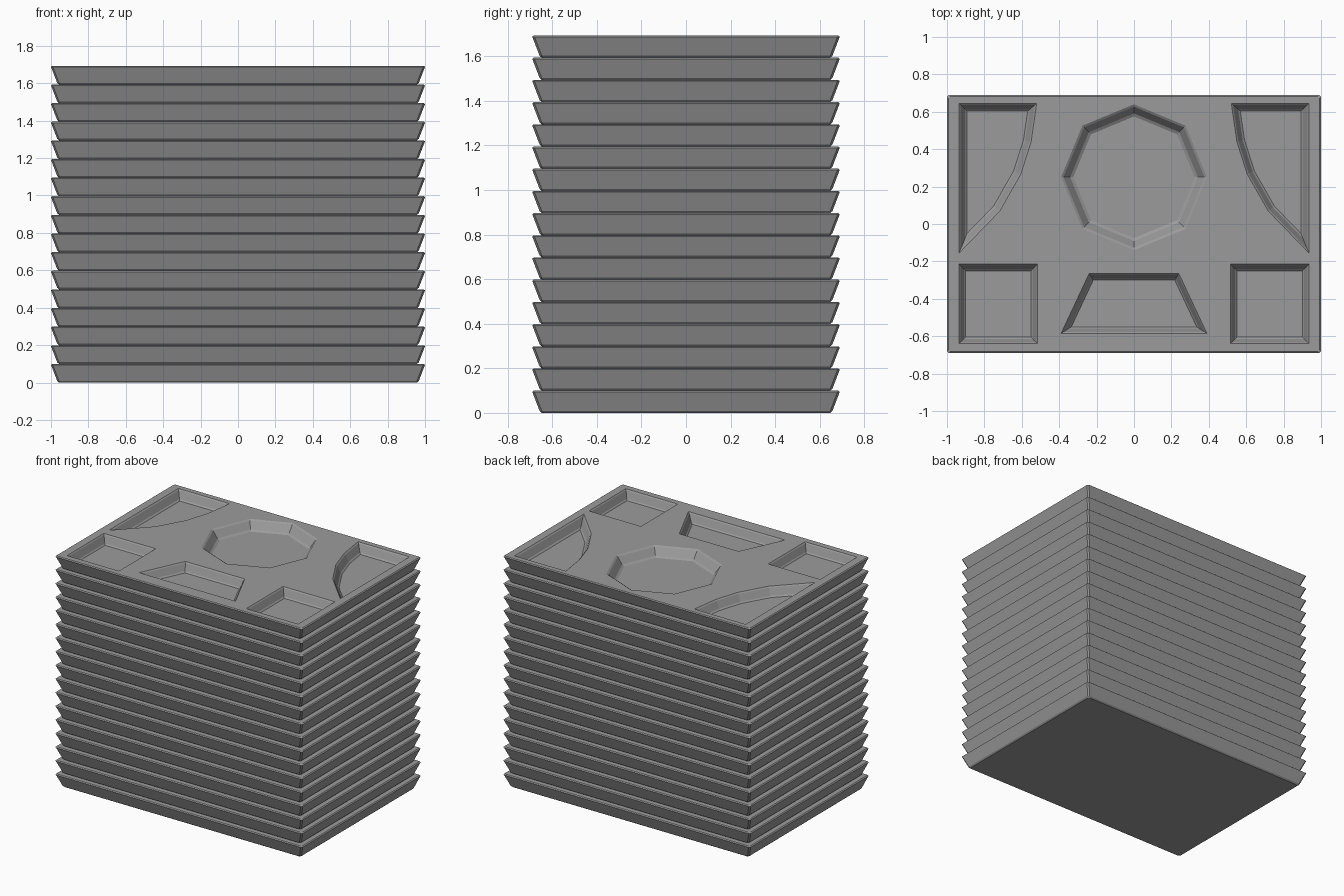
import bpy, bmesh
from math import cos, sin, pi
from mathutils import Vector

COUNT = 17
PITCH = 0.0996
DEPTH = 0.065

if "Cube" in bpy.data.objects:
    bpy.data.objects.remove(bpy.data.objects["Cube"])

grey = bpy.data.materials.new("plain grey")
grey.use_nodes = True
colour = (0.33, 0.33, 0.33, 1)
grey.diffuse_color = colour
grey.node_tree.nodes["Principled BSDF"].inputs["Base Color"].default_value = colour


def loft(bm, rings):
    """Closed solid through a list of rings of 3D points."""
    loops = [[bm.verts.new(p) for p in ring] for ring in rings]
    n = len(loops[0])
    for a, b in zip(loops, loops[1:]):
        for i in range(n):
            j = (i + 1) % n
            bm.faces.new((a[i], a[j], b[j], b[i]))
    bm.faces.new(loops[0][::-1])
    bm.faces.new(loops[-1])


def inset(points, d):
    """Shrink a counter-clockwise outline by distance d with mitred corners."""
    pts = [Vector(p) for p in points]
    result = []
    for i, p in enumerate(pts):
        e1 = (p - pts[i - 1]).normalized()
        e2 = (pts[(i + 1) % len(pts)] - p).normalized()
        n1, n2 = Vector((-e1.y, e1.x)), Vector((-e2.y, e2.x))
        result.append(p + (n1 + n2) * d / (1 + n1.dot(n2)))
    return result


def chamfered_ring(hx, z, c=0.01):
    """Rectangle with small corner chamfers."""
    hy = hx - 0.31
    pts = [(hx, c - hy), (hx, hy - c), (hx - c, hy), (c - hx, hy),
           (-hx, hy - c), (-hx, c - hy), (c - hx, -hy), (hx - c, -hy)]
    return [(x, y, z) for x, y in pts]


def make_object(name, bm):
    bmesh.ops.recalc_face_normals(bm, faces=bm.faces)
    mesh = bpy.data.meshes.new(name)
    bm.to_mesh(mesh)
    bm.free()
    mesh.materials.append(grey)
    obj = bpy.data.objects.new(name, mesh)
    bpy.context.collection.objects.link(obj)
    return obj


def mirrored(points):
    return [(-x, y) for x, y in reversed(points)]


# Tray body: flared sides with softened rims
bm = bmesh.new()
profile = [(0.957, 0), (0.967, 0.009), (0.997, 0.087), (1.0, 0.094), (0.993, PITCH)]
loft(bm, [chamfered_ring(hx, z) for hx, z in profile])
tray = make_object("tray_01", bm)

# Pocket outlines, counter-clockwise, each with its wall width
octagon = [(0.39 * cos(i * pi / 4), 0.25 + 0.39 * sin(i * pi / 4)) for i in range(8)]
trapezoid = [(-0.39, -0.585), (0.39, -0.585), (0.24, -0.265), (-0.24, -0.265)]
square = [(0.515, -0.64), (0.935, -0.64), (0.935, -0.215), (0.515, -0.215)]
corner = [(0.935, -0.155), (0.935, 0.645), (0.52, 0.645), (0.55, 0.44),
          (0.605, 0.267), (0.717, 0.07)]
pockets = [(octagon, 0.06), (trapezoid, 0.035), (square, 0.035),
           (mirrored(square), 0.035), (corner, 0.042), (mirrored(corner), 0.042)]

# Cutter: eased rim, sloping wall and eased floor edge
bm = bmesh.new()
steps = [(0, 0.02), (0, 0), (0.2, -0.008), (0.75, 0.009 - DEPTH), (1, -DEPTH)]
for outline, wall in pockets:
    loft(bm, [[(p.x, p.y, PITCH + z) for p in inset(outline, wall * f)]
              for f, z in steps])
cutter = make_object("pocket_cutter", bm)
cutter.hide_render = True

cut = tray.modifiers.new("pockets", 'BOOLEAN')
cut.operation = 'DIFFERENCE'
cut.solver = 'EXACT'
cut.object = cutter
bpy.context.view_layer.objects.active = tray
bpy.ops.object.modifier_apply(modifier=cut.name)
bpy.data.objects.remove(cutter)

# Stack of identical trays
for i in range(1, COUNT):
    copy = bpy.data.objects.new(f"tray_{i + 1:02d}", tray.data)
    copy.location.z = i * PITCH
    bpy.context.collection.objects.link(copy)
